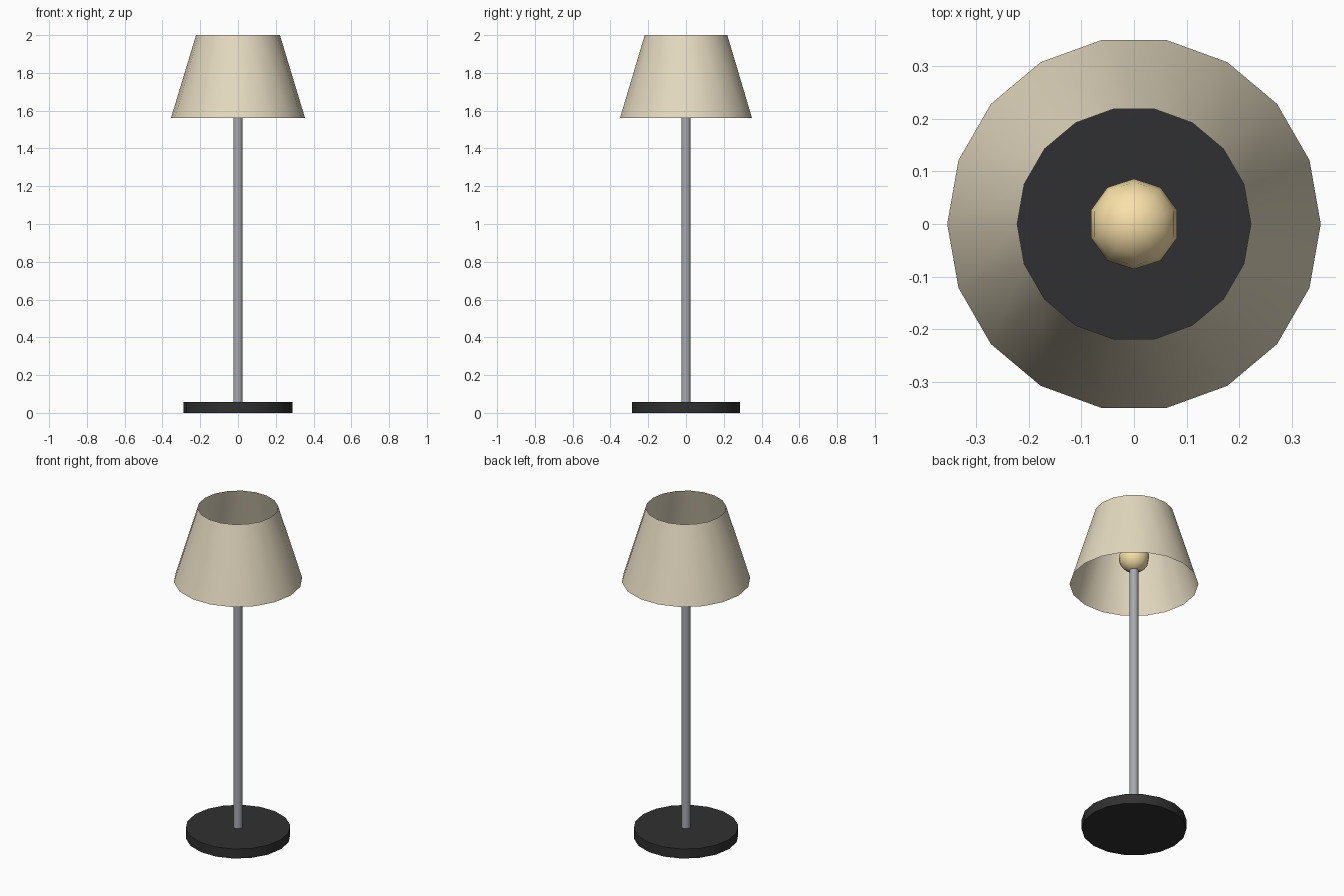
import bpy, math

if "Cube" in bpy.data.objects:
    bpy.data.objects.remove(bpy.data.objects["Cube"])

def material(name, rgb):
    m = bpy.data.materials.new(name)
    m.diffuse_color = (*rgb, 1)
    m.use_nodes = True
    m.node_tree.nodes["Principled BSDF"].inputs["Base Color"].default_value = m.diffuse_color
    return m

def finish(name, mat, angle):
    ob = bpy.context.object
    ob.name = name
    ob.data.materials.append(mat)
    bpy.ops.object.shade_smooth_by_angle(angle=math.radians(angle))
    return ob

def tube(name, sides, r_bottom, r_top, z0, z1, mat, fill='NGON'):
    # rotated a quarter turn so that a corner lies on the x axis
    bpy.ops.mesh.primitive_cone_add(vertices=sides, radius1=r_bottom, radius2=r_top,
                                    depth=z1 - z0, end_fill_type=fill,
                                    location=(0, 0, (z0 + z1) / 2),
                                    rotation=(0, 0, math.pi / 2))
    return finish(name, mat, 45)

black = material("black_metal", (0.03, 0.03, 0.032))
steel = material("steel", (0.38, 0.40, 0.43))
fabric = material("cream_fabric", (0.78, 0.70, 0.53))
glow = material("warm_glass", (0.95, 0.75, 0.40))

# Round foot and thin pole
tube("base", 18, 0.289, 0.289, 0, 0.058, black)
tube("pole", 10, 0.025, 0.025, 0.058, 1.66, steel)

# Open, single-surface shade
tube("shade", 18, 0.355, 0.222, 1.56, 2.0, fabric, 'NOTHING')

# Bulb resting on the pole
bpy.ops.mesh.primitive_uv_sphere_add(segments=10, ring_count=8, radius=0.086,
                                     location=(0, 0, 1.727))
finish("bulb", glow, 60)
